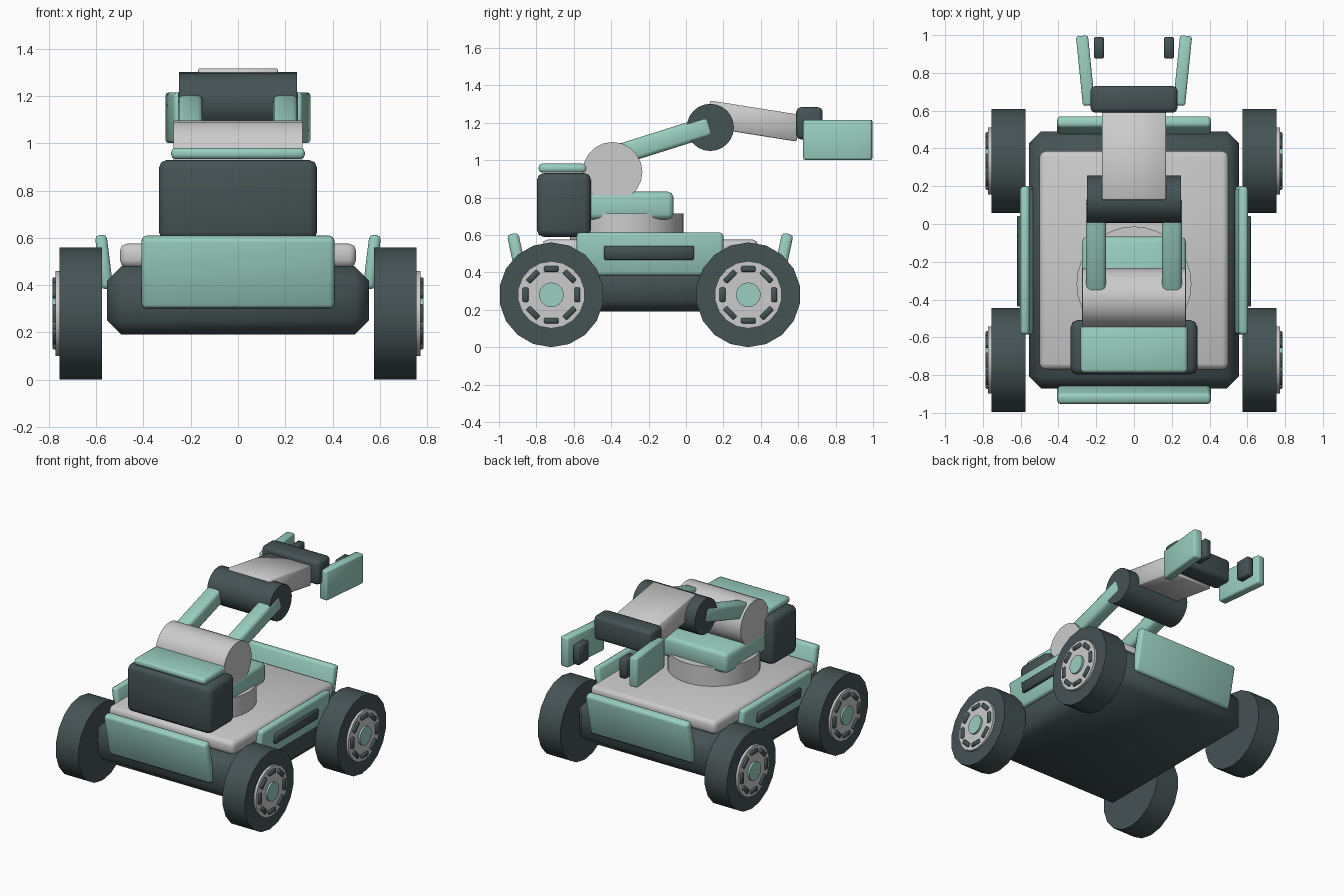
import bpy, bmesh
from math import radians, pi, sin, cos
from mathutils import Matrix

if "Cube" in bpy.data.objects:
    bpy.data.objects.remove(bpy.data.objects["Cube"])


def material(name, color):
    m = bpy.data.materials.new(name)
    m.diffuse_color = (*color, 1)
    m.use_nodes = True
    m.node_tree.nodes["Principled BSDF"].inputs["Base Color"].default_value = m.diffuse_color
    return m


TEAL = material("teal", (0.32, 0.62, 0.52))
DARK = material("dark", (0.06, 0.085, 0.088))
GREY = None


def finish(name, bm, mat, loc, rot=(0, 0, 0), angle=50):
    me = bpy.data.meshes.new(name)
    bm.to_mesh(me)
    bm.free()
    ob = bpy.data.objects.new(name, me)
    bpy.context.collection.objects.link(ob)
    ob.location = loc
    ob.rotation_euler = [radians(a) for a in rot]
    if mat:
        me.materials.append(mat)
    bpy.ops.object.select_all(action='DESELECT')
    ob.select_set(True)
    bpy.context.view_layer.objects.active = ob
    bpy.ops.object.shade_smooth_by_angle(angle=radians(angle))
    return ob


def box(name, loc, size, mat, bevel=0.02, segs=2, rot=(0, 0, 0)):
    bm = bmesh.new()
    bmesh.ops.create_cube(bm, size=1, matrix=Matrix.Diagonal((*size, 1)))
    if bevel:
        bmesh.ops.bevel(bm, geom=bm.edges[:], offset=bevel, segments=segs,
                        profile=0.5, affect='EDGES', clamp_overlap=True)
    return finish(name, bm, mat, loc, rot)


def cyl(name, loc, r, depth, mat, axis='X', sides=24, angle=30):
    bm = bmesh.new()
    m = Matrix.Rotation(pi / 2, 4, 'Y') if axis == 'X' else Matrix()
    m = m @ Matrix.Rotation(pi / 2 if axis == 'X' else 0, 4, 'Z')
    # put a vertex at the bottom of horizontal cylinders
    bmesh.ops.create_cone(bm, cap_ends=True, segments=sides, radius1=r, radius2=r,
                          depth=depth, matrix=m)
    if axis == 'X':
        low = min(bm.verts, key=lambda v: v.co.z).co
        bmesh.ops.rotate(bm, verts=bm.verts[:],
                         matrix=Matrix.Rotation(-cmp_angle(low), 3, 'X'))
    return finish(name, bm, mat, loc, angle=angle)


def cmp_angle(co):
    # signed angle of a point from straight down, about x
    from math import atan2
    return atan2(co.y, -co.z)


# chassis and deck
box("chassis", (0, -0.19, 0.335), (1.11, 1.36, 0.29), DARK, 0.062, 1)
box("deck", (0, -0.192, 0.525), (1.0, 1.155, 0.10), GREY, 0.03)

# bumpers at both ends, leaning outward at the top
for name, y, tilt in (("front_bumper", -0.895, 12), ("rear_bumper", 0.512, -12)):
    box(name, (0, y, 0.455), (0.815, 0.062, 0.31), TEAL, 0.02, 2, (tilt, 0, 0))

for side, s in (("left", -1), ("right", 1)):
    # side panels with dark slots
    box(f"{side}_side_panel", (s * 0.567, -0.193, 0.498), (0.05, 0.785, 0.23), TEAL,
        0.018, 2, (0, s * 7, 0))
    box(f"{side}_side_slot", (s * 0.595, -0.198, 0.505), (0.04, 0.48, 0.072), DARK,
        0.004, 1, (0, s * 7, 0))
    # wheels with hub, slots and cap
    for end, y in (("front", -0.72), ("rear", 0.333)):
        n = f"{side}_{end}"
        z = 0.28
        cyl(f"{n}_tyre", (s * 0.665, y, z), 0.28, 0.18, DARK, sides=18)
        cyl(f"{n}_hub", (s * 0.755, y, z), 0.18, 0.034, GREY, sides=18)
        cyl(f"{n}_cap", (s * 0.765, y, z), 0.066, 0.042, TEAL, sides=18)
        for i in range(8):
            a = i * pi / 4
            box(f"{n}_hub_slot_{i}", (s * 0.768, y - 0.138 * sin(a), z + 0.138 * cos(a)),
                (0.034, 0.078, 0.03), DARK, 0.005, 1, (i * 45, 0, 0))

# turret
cyl("turret_base", (0, -0.317, 0.64), 0.304, 0.15, GREY, 'Z', 32)
box("turret_plate", (0, -0.32, 0.757), (0.55, 0.505, 0.148), TEAL, 0.028)
cyl("shoulder_joint", (0, -0.393, 0.937), 0.16, 0.544, GREY, sides=20)
box("counterweight", (0, -0.653, 0.76), (0.67, 0.288, 0.34), DARK, 0.035)
box("counterweight_lid", (0, -0.66, 0.957), (0.565, 0.255, 0.048), TEAL, 0.018)

# arm: paired upper bars, elbow, forearm
for side, s in (("left", -1), ("right", 1)):
    box(f"{side}_upper_arm", (s * 0.201, -0.135, 1.1), (0.106, 0.56, 0.11), TEAL,
        0.022, 2, (17.5, 0, 0))
cyl("elbow_joint", (0, 0.13, 1.175), 0.126, 0.5, DARK, sides=24)
box("forearm", (0, 0.36, 1.209), (0.338, 0.49, 0.144), GREY, 0.006, 1, (-9, 0, 0))

# gripper
box("gripper_palm", (0, 0.66, 1.197), (0.46, 0.142, 0.172), DARK, 0.025)
for side, s in (("left", -1), ("right", 1)):
    box(f"{side}_finger", (s * 0.257, 0.812, 1.108), (0.064, 0.37, 0.214), TEAL,
        0.012, 2, (0, 0, -s * 5.8))
    box(f"{side}_finger_pad", (s * 0.185, 0.933, 1.108), (0.054, 0.115, 0.14), DARK,
        0.008, 1)
